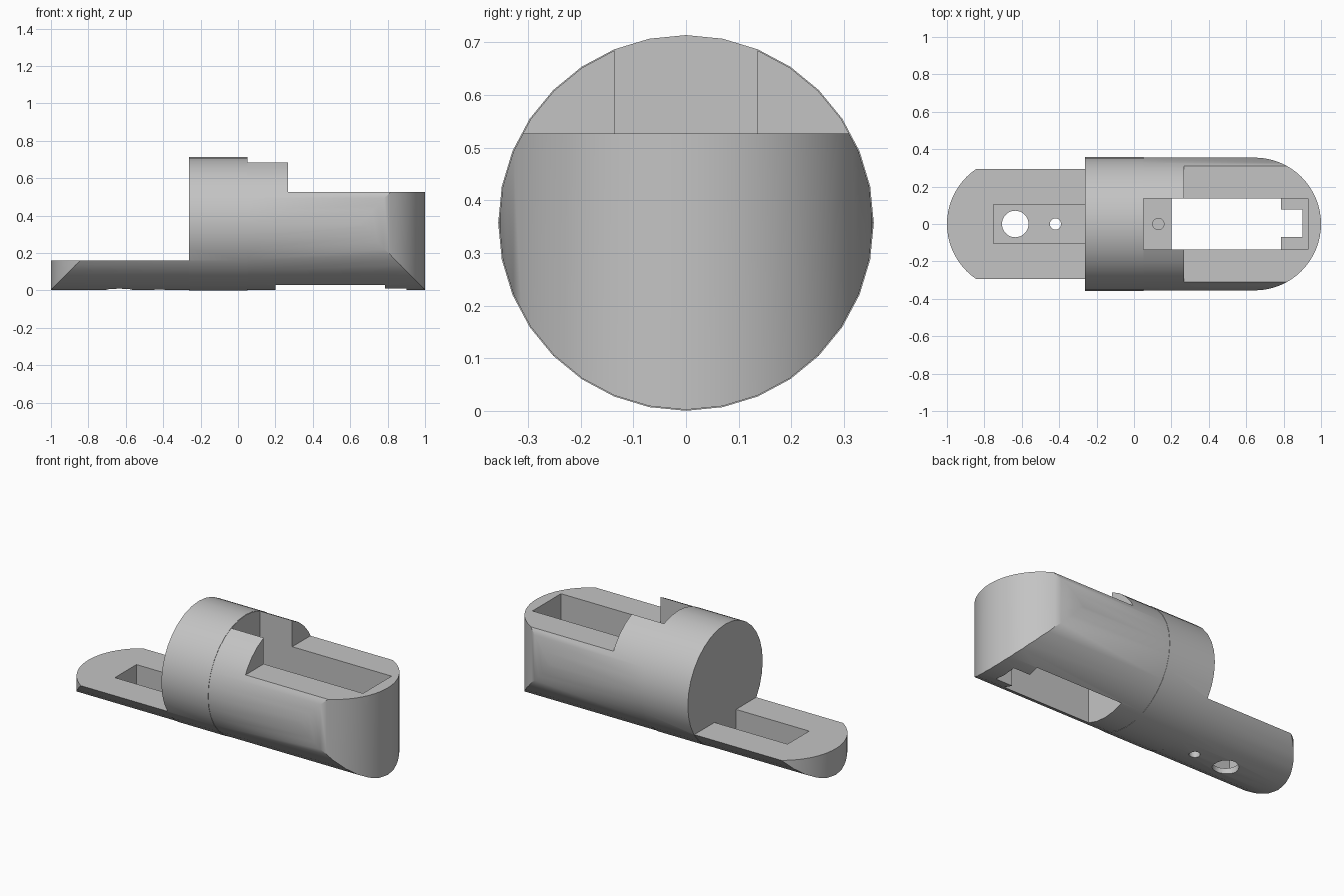
import bpy
import math

cube = bpy.data.objects.get("Cube")
if cube:
    bpy.data.objects.remove(cube, do_unlink=True)

R = 0.355          # body radius
AXIS_Z = 0.357     # height of the body axis
END_X = 1 - R      # centre of the rounded ends

grey = bpy.data.materials.new("plain grey")
grey.use_nodes = True
grey.diffuse_color = (0.55, 0.55, 0.55, 1)
grey.node_tree.nodes["Principled BSDF"].inputs["Base Color"].default_value = (0.55, 0.55, 0.55, 1)


def box(name, x0, x1, y0, y1, z0, z1):
    bpy.ops.mesh.primitive_cube_add(
        size=1, location=((x0 + x1) / 2, (y0 + y1) / 2, (z0 + z1) / 2))
    ob = bpy.context.object
    ob.name = name
    ob.scale = (x1 - x0, y1 - y0, z1 - z0)
    bpy.ops.object.transform_apply(location=False, rotation=False, scale=True)
    return ob


def rod(name, radius, x0, x1, sides=32):
    """Cylinder lying along x on the body axis."""
    bpy.ops.mesh.primitive_cylinder_add(
        vertices=sides, radius=radius, depth=x1 - x0,
        location=((x0 + x1) / 2, 0, AXIS_Z), rotation=(0, math.pi / 2, 0))
    ob = bpy.context.object
    ob.name = name
    return ob


def post(name, radius, x, z0, z1, sides=32):
    """Upright cylinder."""
    bpy.ops.mesh.primitive_cylinder_add(
        vertices=sides, radius=radius, depth=z1 - z0, location=(x, 0, (z0 + z1) / 2))
    ob = bpy.context.object
    ob.name = name
    return ob


def combine(target, tool, operation):
    """Apply a boolean and discard the tool."""
    tool.hide_render = True
    mod = target.modifiers.new(tool.name, "BOOLEAN")
    mod.operation = operation
    mod.solver = "EXACT"
    mod.object = tool
    bpy.context.view_layer.objects.active = target
    bpy.ops.object.modifier_apply(modifier=mod.name)
    bpy.data.objects.remove(tool, do_unlink=True)


# Upright stadium shape that rounds both ends in plan
plan = box("plan_outline", -END_X, END_X, -R - 0.01, R + 0.01, -1, 2)
for x in (-END_X, END_X):
    combine(plan, post("round_end", R, x, -1.1, 2.1, 64), "UNION")

# Long round body with rounded ends
body = rod("housing_body", R, -1.1, 1.1)
combine(body, plan, "INTERSECT")

# Slightly wider collar in the middle
combine(body, rod("collar", 0.357, -0.262, 0.05), "UNION")

cutters = [
    # Low mounting tongue and flat top of the nose
    box("tongue_cut", -1.2, -0.262, -1, 1, 0.16, 1.5),
    box("nose_top_cut", 0.267, 1.2, -1, 1, 0.527, 1.5),
    # Motor recess, open through the bottom with a cable notch
    box("recess", 0.052, 0.93, -0.136, 0.136, 0.3, 1.5),
    box("through_opening", 0.2, 0.787, -0.136, 0.136, -0.5, 0.4),
    box("cable_notch", 0.7, 0.9, -0.07, 0.077, -0.5, 0.4),
    post("screw_hole", 0.03, 0.13, 0.15, 0.4, 24),
    # Tongue channel and its two holes
    box("channel", -0.75, -0.262, -0.103, 0.103, 0.04, 0.3),
    post("large_hole", 0.071, -0.635, -0.2, 0.3),
    post("small_hole", 0.03, -0.42, -0.2, 0.3, 24),
]
for cutter in cutters:
    combine(body, cutter, "DIFFERENCE")

# Finish
body.data.materials.clear()
body.data.materials.append(grey)
for poly in body.data.polygons:
    poly.material_index = 0
bpy.ops.object.select_all(action="DESELECT")
body.select_set(True)
bpy.context.view_layer.objects.active = body
bpy.ops.object.shade_smooth_by_angle(angle=math.radians(30))
